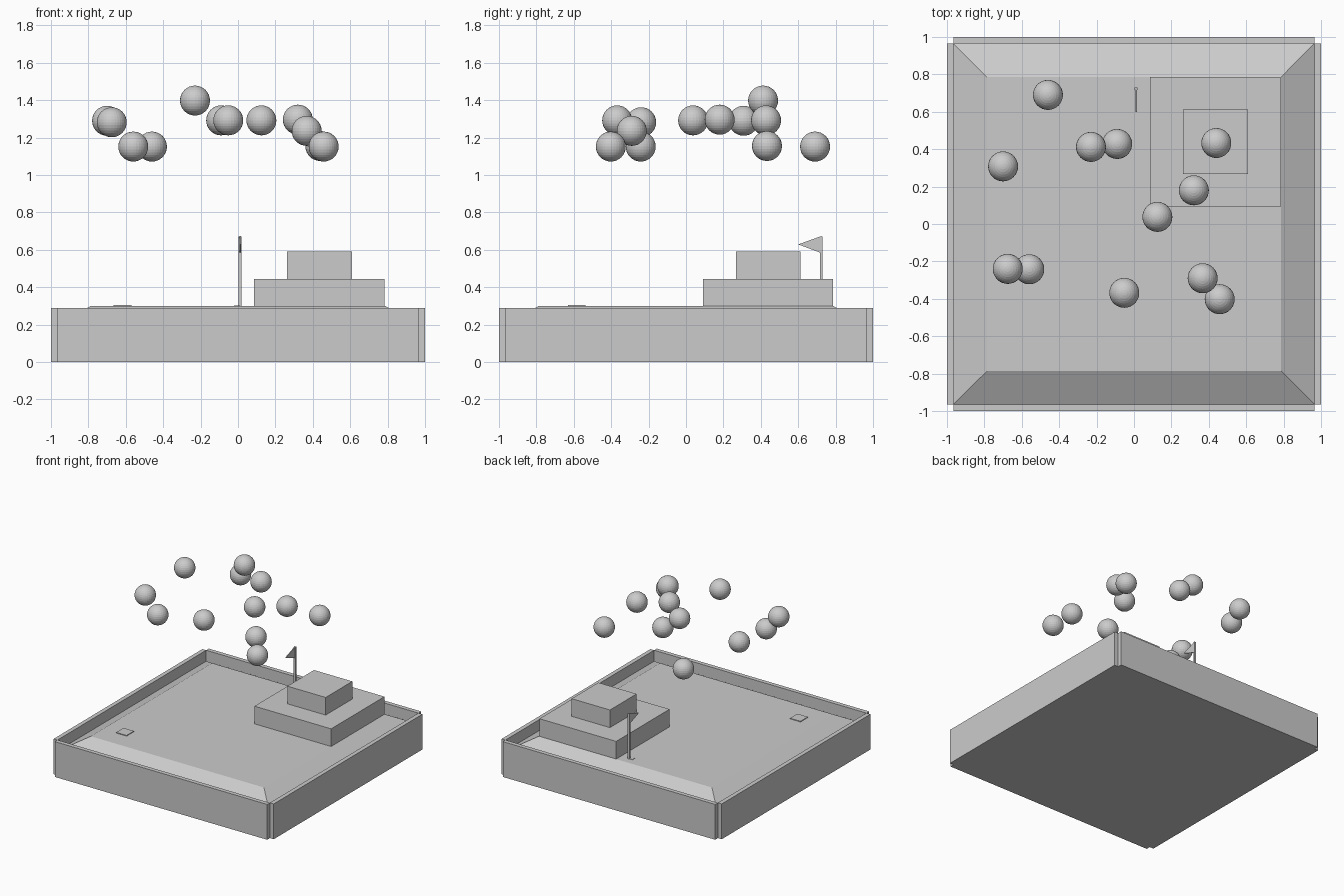
import bpy, bmesh

if "Cube" in bpy.data.objects:
    bpy.data.objects.remove(bpy.data.objects["Cube"])

grey = bpy.data.materials.new("plain_grey")
grey.diffuse_color = (0.6, 0.6, 0.6, 1)
grey.use_nodes = True
grey.node_tree.nodes["Principled BSDF"].inputs["Base Color"].default_value = grey.diffuse_color


def finish(name, bm):
    bmesh.ops.recalc_face_normals(bm, faces=bm.faces)
    mesh = bpy.data.meshes.new(name)
    bm.to_mesh(mesh)
    bm.free()
    mesh.materials.append(grey)
    obj = bpy.data.objects.new(name, mesh)
    bpy.context.collection.objects.link(obj)
    return obj


def box(name, x, y, z):
    """Box from three (min, max) ranges."""
    bm = bmesh.new()
    bmesh.ops.create_cube(bm, size=1)
    for v in bm.verts:
        v.co = [r[0] if c < 0 else r[1] for c, r in zip(v.co, (x, y, z))]
    return finish(name, bm)


# Course floor: solid block whose raised top slopes down to the walls
IN, FLAT, TOP, LOW = 0.965, 0.787, 0.3, 0.2
bm = bmesh.new()
rings = []
for half, z in ((IN, 0), (IN, LOW), (FLAT, TOP)):
    rings.append([bm.verts.new((sx * half, sy * half, z))
                  for sx, sy in ((-1, -1), (1, -1), (1, 1), (-1, 1))])
for a, b in zip(rings, rings[1:]):
    for i in range(4):
        j = (i + 1) % 4
        bm.faces.new((a[i], a[j], b[j], b[i]))
bm.faces.new(rings[0])
bm.faces.new(rings[-1])
finish("course_floor", bm)

# Boundary walls with open notches at the corners
span, near, far, height = (-IN, IN), (-1, -IN), (IN, 1), (0, 0.29)
box("front_wall", span, near, height)
box("back_wall", span, far, height)
box("left_wall", near, span, height)
box("right_wall", far, span, height)

# Stepped obstacle
box("lower_step", (0.085, 0.782), (0.092, 0.785), (0.29, 0.445))
box("upper_step", (0.262, 0.61), (0.267, 0.613), (0.445, 0.59))

# Starting plate, cup, and flag pole
box("tee_plate", (-0.665, -0.57), (-0.632, -0.537), (0.295, 0.306))
box("cup", (-0.022, 0.01), (0.695, 0.727), (0.295, 0.303))
box("flag_pole", (0.004, 0.019), (0.717, 0.731), (0.295, 0.672))

# Triangular flag
bm = bmesh.new()
tri = [bm.faces.new([bm.verts.new((0.008, y, z))
                     for y, z in ((0.725, 0.674), (0.725, 0.582), (0.6, 0.629))])]
ext = bmesh.ops.extrude_face_region(bm, geom=tri, use_keep_orig=True)
for v in ext["geom"]:
    if isinstance(v, bmesh.types.BMVert):
        v.co.x += 0.007
finish("flag", bm)

# Floating balls
balls = [
    (-0.46, 0.69, 1.152), (-0.70, 0.308, 1.29), (-0.23, 0.412, 1.398),
    (-0.09, 0.428, 1.292), (0.44, 0.433, 1.155), (0.32, 0.18, 1.296),
    (0.125, 0.038, 1.292), (-0.675, -0.24, 1.282), (-0.56, -0.242, 1.152),
    (-0.052, -0.368, 1.292), (0.367, -0.29, 1.236), (0.458, -0.402, 1.152),
]
for i, pos in enumerate(balls):
    bm = bmesh.new()
    bmesh.ops.create_uvsphere(bm, u_segments=32, v_segments=16, radius=0.08)
    finish(f"ball_{i + 1}", bm).location = pos
